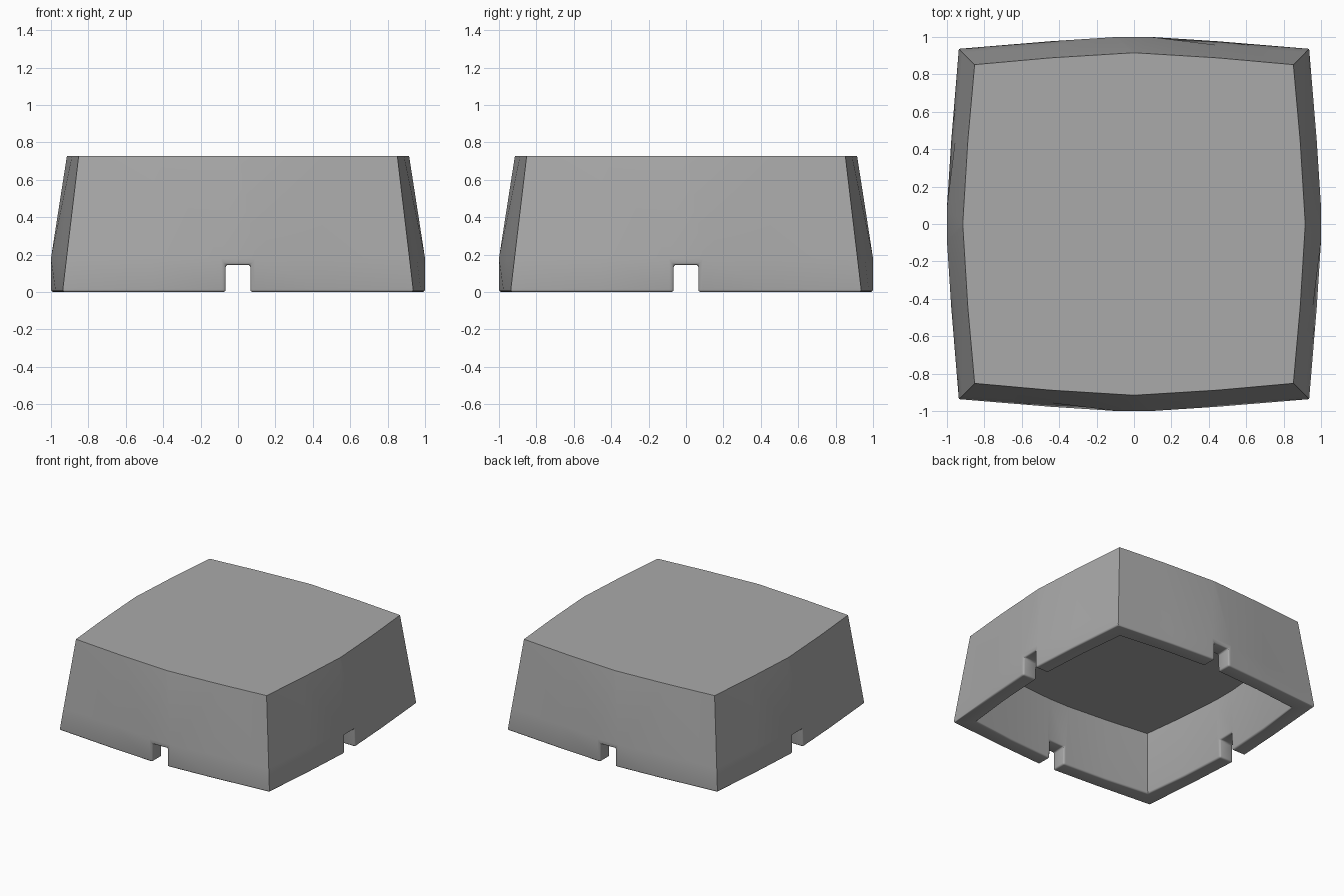
import bpy, bmesh, math

cube = bpy.data.objects.get("Cube")
if cube:
    bpy.data.objects.remove(cube)

HEIGHT, WALL, NOTCH = 0.726, 0.12, 0.066

grey = bpy.data.materials.new("mid grey")
grey.use_nodes = True
colour = (0.4, 0.4, 0.4, 1)
grey.diffuse_color = colour
grey.node_tree.nodes["Principled BSDF"].inputs["Base Color"].default_value = colour


def add_ring(bm, corner, quarter, middle, flat, z):
    """Square outline with four bowed sides; flat is half the straight middle."""
    side = [(-corner, corner), (-0.45, quarter), (-flat, middle),
            (flat, middle), (0.45, quarter)]
    ring = []
    for turn in range(4):
        c, s = round(math.cos(turn * math.pi / 2)), round(math.sin(turn * math.pi / 2))
        # walk counter-clockwise, starting with the front side
        for t, d in side:
            ring.append(bm.verts.new((c * t + s * d, s * t - c * d, z)))
    return ring


def make_object(name, bm):
    mesh = bpy.data.meshes.new(name)
    bm.to_mesh(mesh)
    bm.free()
    obj = bpy.data.objects.new(name, mesh)
    bpy.context.collection.objects.link(obj)
    return obj


# Hollow shell: outside top, down the walls, round the rim, up to the ceiling
bm = bmesh.new()
outer = [(0.852, 0.888, 0.915, 0.01, HEIGHT), (0.917, 0.956, 1, 0.09, 0.18),
         (0.938, 0.978, 1, 0.09, 0)]
inner = [(0.938 - WALL, 0.978 - WALL, 1 - WALL, 0.09, 0),
         (0.79, 0.831, 0.86, 0.09, 0.485)]
rings = [add_ring(bm, *row) for row in outer + inner]
for a, b in zip(rings, rings[1:]):
    for i in range(len(a)):
        j = (i + 1) % len(a)
        quad = (a[i], b[i], b[j], a[j])
        # facets fan out from the top of each notch
        if a is rings[0] and i % 5 == 1:
            bm.faces.new((a[i], b[i], b[j]))
            bm.faces.new((a[i], b[j], a[j]))
        elif a is rings[0] and i % 5 == 3:
            bm.faces.new((a[i], b[i], a[j]))
            bm.faces.new((b[i], b[j], a[j]))
        else:
            bm.faces.new(quad)
bm.faces.new(rings[0])
bm.faces.new(rings[-1])
bmesh.ops.recalc_face_normals(bm, faces=bm.faces)
shell = make_object("hollow_cap", bm)
shell.data.materials.append(grey)

# Notches through the middle of each wall
cutters = []
for name, size in (("notch_cutter_front_back", (2 * NOTCH, 3, 0.29)),
                   ("notch_cutter_sides", (3, 2 * NOTCH, 0.29))):
    bm = bmesh.new()
    bmesh.ops.create_cube(bm, size=1)
    bmesh.ops.scale(bm, vec=size, verts=bm.verts)
    cutter = make_object(name, bm)
    cutter.hide_render = True
    cut = shell.modifiers.new(name, 'BOOLEAN')
    cut.operation, cut.solver, cut.object = 'DIFFERENCE', 'EXACT', cutter
    cutters.append(cutter)

graph = bpy.context.evaluated_depsgraph_get()
bm = bmesh.new()
bm.from_mesh(bpy.data.meshes.new_from_object(shell.evaluated_get(graph)))
shell.modifiers.clear()
for cutter in cutters:
    bpy.data.objects.remove(cutter)

# Soften the rim and notch edges
bmesh.ops.remove_doubles(bm, verts=bm.verts, dist=0.0005)


def is_rim_edge(edge):
    a, b = (v.co for v in edge.verts)
    if max(a.z, b.z) > 0.16 or len(edge.link_faces) != 2:
        return False
    return edge.calc_face_angle(0) > math.radians(40)


bmesh.ops.bevel(bm, geom=[e for e in bm.edges if is_rim_edge(e)], offset=0.013,
                segments=3, profile=0.5, affect='EDGES', clamp_overlap=True)
for face in bm.faces:
    face.material_index = 0
bm.to_mesh(shell.data)
bm.free()

bpy.ops.object.select_all(action='DESELECT')
shell.select_set(True)
bpy.context.view_layer.objects.active = shell
bpy.ops.object.shade_smooth_by_angle(angle=math.radians(35))
